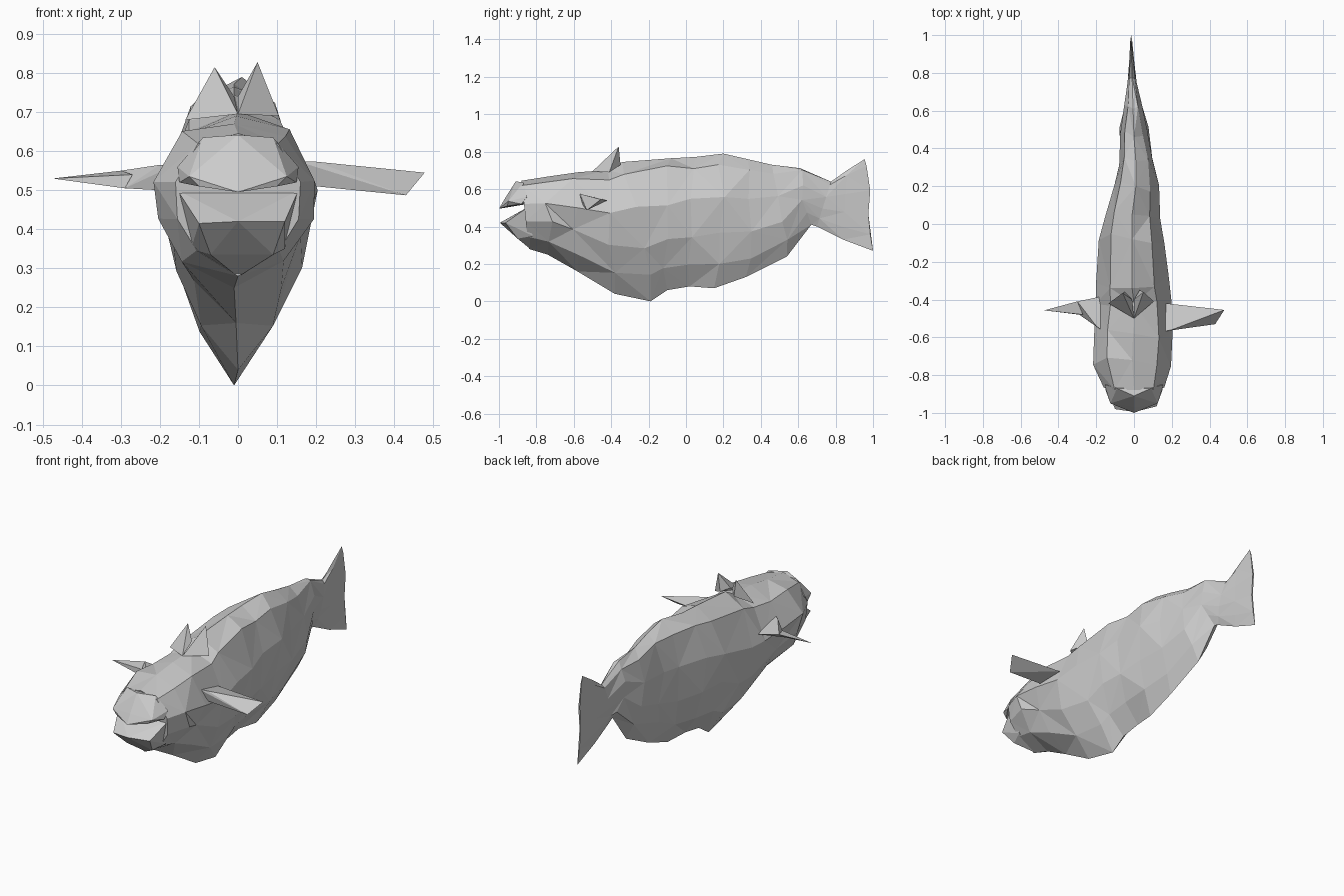
import bpy, bmesh, random
from mathutils import Vector

random.seed(4)


def finish(bm, name):
    bmesh.ops.recalc_face_normals(bm, faces=bm.faces)
    me = bpy.data.meshes.new(name)
    bm.to_mesh(me)
    bm.free()
    ob = bpy.data.objects.new(name, me)
    bpy.context.collection.objects.link(ob)
    return ob


def loft(name, rings):
    """Skin a list of equal-length point rings with triangles."""
    bm = bmesh.new()
    vs = [[bm.verts.new(p) for p in r] for r in rings]
    n = len(vs[0])
    for k, (a, b) in enumerate(zip(vs, vs[1:])):
        for i in range(n):
            j = (i + 1) % n
            if (i + k) % 2:
                bm.faces.new((a[i], a[j], b[j]))
                bm.faces.new((a[i], b[j], b[i]))
            else:
                bm.faces.new((a[i], a[j], b[i]))
                bm.faces.new((a[j], b[j], b[i]))
    bm.faces.new(vs[0])
    bm.faces.new(vs[-1])
    return finish(bm, name)


def mirror_ring(half):
    """Half ring from top centre to bottom centre -> closed symmetric ring."""
    return half + [(-x, y, z) for x, y, z in reversed(half[1:-1])]


# Body and tail: top y, top z, bottom y, bottom z, half width, centre x,
# relative widths of the lower side and the belly edge
stations = [
    (-0.88, .645, -0.84, .28, .160, 0, .97, .66),
    (-0.72, .670, -0.74, .25, .210, -.01, .95, .62),
    (-0.58, .690, -0.58, .16, .207, -.005, .80, .54),   # gill groove
    (-0.42, .702, -0.38, .04, .198, 0, .80, .47),
    (-0.34, .745, -0.19, .00, .190, -.01, .77, .46),
    (-0.08, .765, -0.10, .06, .172, -.01, .83, .50),
    (0.05, .772, 0.02, .08, .150, -.01, .86, .54),
    (0.20, .790, 0.15, .07, .118, .01, .86, .54),
    (0.33, .760, 0.32, .13, .093, .01, .90, .58),
    (0.46, .730, 0.54, .24, .076, 0, .95, .62),
    (0.61, .712, 0.67, .41, .048, -.005, .97, .66),
    (0.775, .640, 0.70, .40, .024, -.01, .97, .66),
    (0.86, .700, 0.84, .33, .014, -.012, .97, .66),
    (0.955, .760, 1.00, .27, .004, -.015, .97, .66),
]
last = len(stations) - 1
rings = []
for k, (yt, zt, yb, zb, w, cx, low, belly) in enumerate(stations):
    section = [(0, 1), (.64, .93), (1, .66), (low, .40), (belly, .18), (0, 0)]
    half = []
    for i, (sx, f) in enumerate(section):
        x, y, z = sx * w, yb + (yt - yb) * f, zb + (zt - zb) * f
        if k == last:                            # shape of the tail's rear edge
            y = (.955, .965, .985, .975, .985, 1.0)[i]
        half.append((x, y, z))
    ring = []
    for i, (x, y, z) in enumerate(mirror_ring(half)):
        p = Vector((x + cx, y, z))
        if 0 < k < 11 and i not in (0, 5):       # faceted irregularity
            p += Vector((random.uniform(-.006, .006), random.uniform(-.03, .03),
                         random.uniform(-.015, .015)))
        ring.append(p)
    rings.append(ring)
loft("body_and_tail", rings)


def hull(name, pts):
    bm = bmesh.new()
    for p in pts:
        bm.verts.new(p)
    bmesh.ops.convex_hull(bm, input=bm.verts[:])
    return finish(bm, name)


# Jaws: blunt wedges meeting at the mouth corner
hull("upper_jaw", mirror_ring([(0, -.91, .642), (.09, -.87, .635), (.155, -.85, .56), (0, -.85, .52)])
     + mirror_ring([(0, -.97, .547), (.125, -.95, .535), (.10, -.955, .51), (0, -1.0, .495)])
     + [(-.15, -.88, .52), (.15, -.88, .52)])
hull("lower_jaw", mirror_ring([(0, -.87, .49), (.155, -.85, .50), (.12, -.82, .35), (0, -.83, .278)])
     + [(.12, -.965, .42), (-.10, -.98, .415), (0, -.995, .42), (-.07, -.90, .335), (.09, -.90, .335)])

# Pectoral fins: thin blades, the left one bent and pointed
hull("pectoral_fin_right", [(.15, -.57, .575), (.20, -.56, .573), (.17, -.42, .54),
                            (.20, -.55, .51), (.478, -.455, .545), (.43, -.53, .487)])
hull("pectoral_fin_left_root", [(-.16, -.57, .565), (-.20, -.54, .565), (-.18, -.385, .53),
                                (-.20, -.53, .50), (-.29, -.48, .505), (-.30, -.41, .55)])
hull("pectoral_fin_left_tip", [(-.29, -.48, .505), (-.30, -.41, .55), (-.27, -.48, .54),
                               (-.475, -.457, .53)])

# Pair of swept spikes on the back
hull("back_spike_right", [(0, -.50, .695), (.105, -.41, .69), (0, -.40, .74),
                          (.03, -.35, .73), (.05, -.36, .828)])
hull("back_spike_left", [(0, -.50, .695), (-.135, -.42, .68), (-.01, -.40, .74),
                         (-.05, -.36, .72), (-.06, -.365, .815)])
